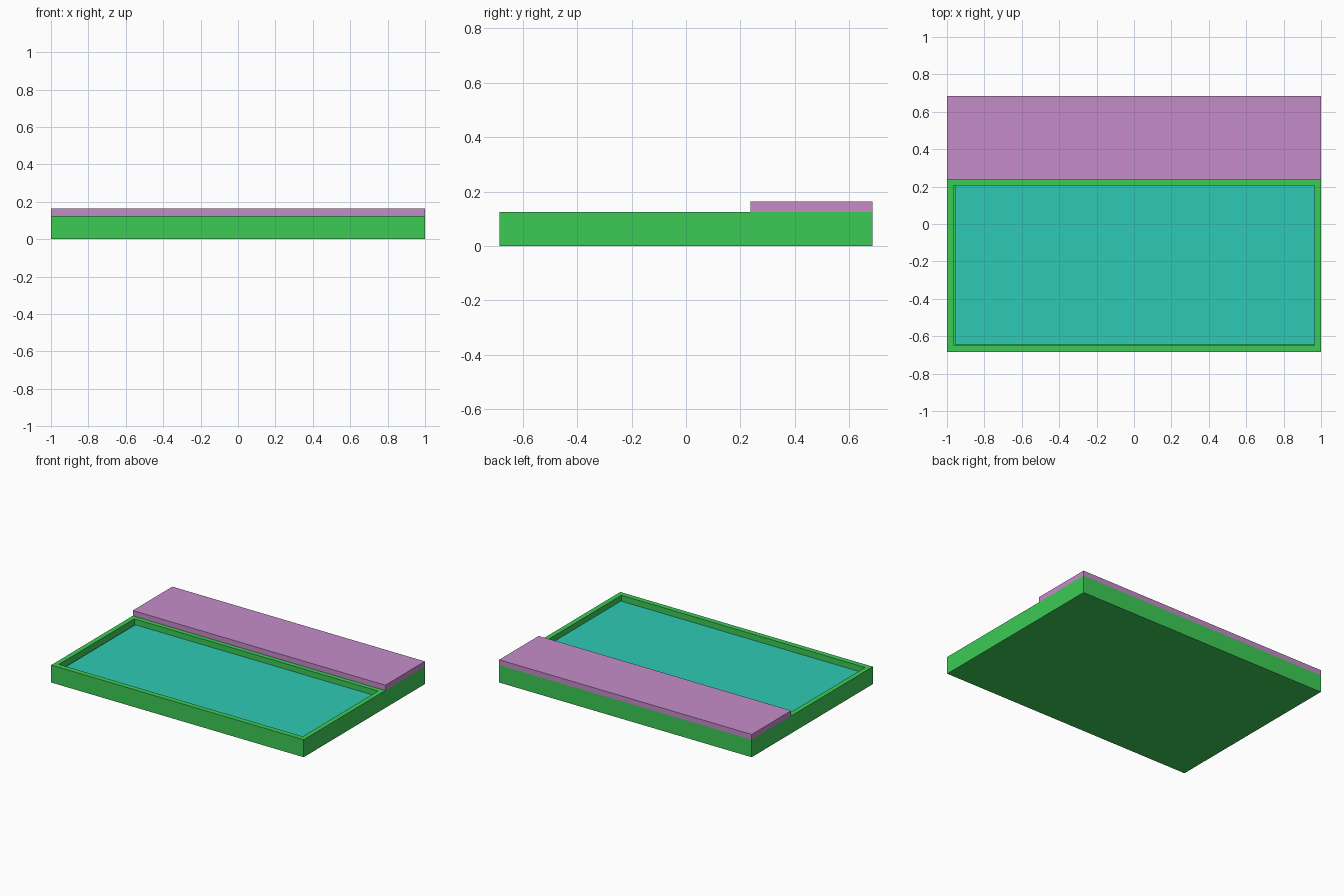
import bpy
import bmesh

cube = bpy.data.objects.get("Cube")
if cube:
    bpy.data.objects.remove(cube, do_unlink=True)


def material(name, rgb):
    mat = bpy.data.materials.new(name)
    mat.use_nodes = True
    colour = (*rgb, 1.0)
    mat.diffuse_color = colour
    mat.node_tree.nodes["Principled BSDF"].inputs["Base Color"].default_value = colour
    return mat


def box_mesh(x, y, z):
    """Box spanning the given (low, high) ranges."""
    bm = bmesh.new()
    bmesh.ops.create_cube(bm, size=1.0)
    for v in bm.verts:
        v.co = [r[0] if c < 0 else r[1] for c, r in zip(v.co, (x, y, z))]
    return bm


def finish(bm, name, mat):
    bmesh.ops.recalc_face_normals(bm, faces=bm.faces)
    mesh = bpy.data.meshes.new(name)
    bm.to_mesh(mesh)
    bm.free()
    mesh.materials.append(mat)
    obj = bpy.data.objects.new(name, mesh)
    bpy.context.collection.objects.link(obj)
    return obj


green = material("green", (0.045, 0.597, 0.093))
purple = material("light purple", (0.558, 0.262, 0.584))
teal = material("teal water", (0.027, 0.591, 0.468))

WIDTH, DEPTH, RIM = 1.0, 0.685, 0.125
POOL_X, POOL_Y = (-0.965, 0.965), (-0.647, 0.205)
FLOOR, WATER = 0.075, 0.085

# Basin: solid block with a sunken rectangular pool in its top
bm = box_mesh((-WIDTH, WIDTH), (-DEPTH, DEPTH), (0, RIM))
bm.normal_update()
top = max(bm.faces, key=lambda f: f.calc_center_median().z)
bmesh.ops.inset_individual(bm, faces=[top], thickness=0.1)
for v in top.verts:
    v.co.x = POOL_X[v.co.x > 0]
    v.co.y = POOL_Y[v.co.y > 0]
sunk = bmesh.ops.extrude_discrete_faces(bm, faces=[top])["faces"][0]
for v in sunk.verts:
    v.co.z = FLOOR
finish(bm, "basin", green)

# Water: thin slab on the pool floor, with a slight gap at one side
finish(box_mesh((-0.957, 0.965), (-0.643, 0.205), (FLOOR, WATER)), "water", teal)

# Deck: raised slab along the back
finish(box_mesh((-WIDTH, WIDTH), (0.238, DEPTH), (RIM, 0.163)), "deck", purple)
